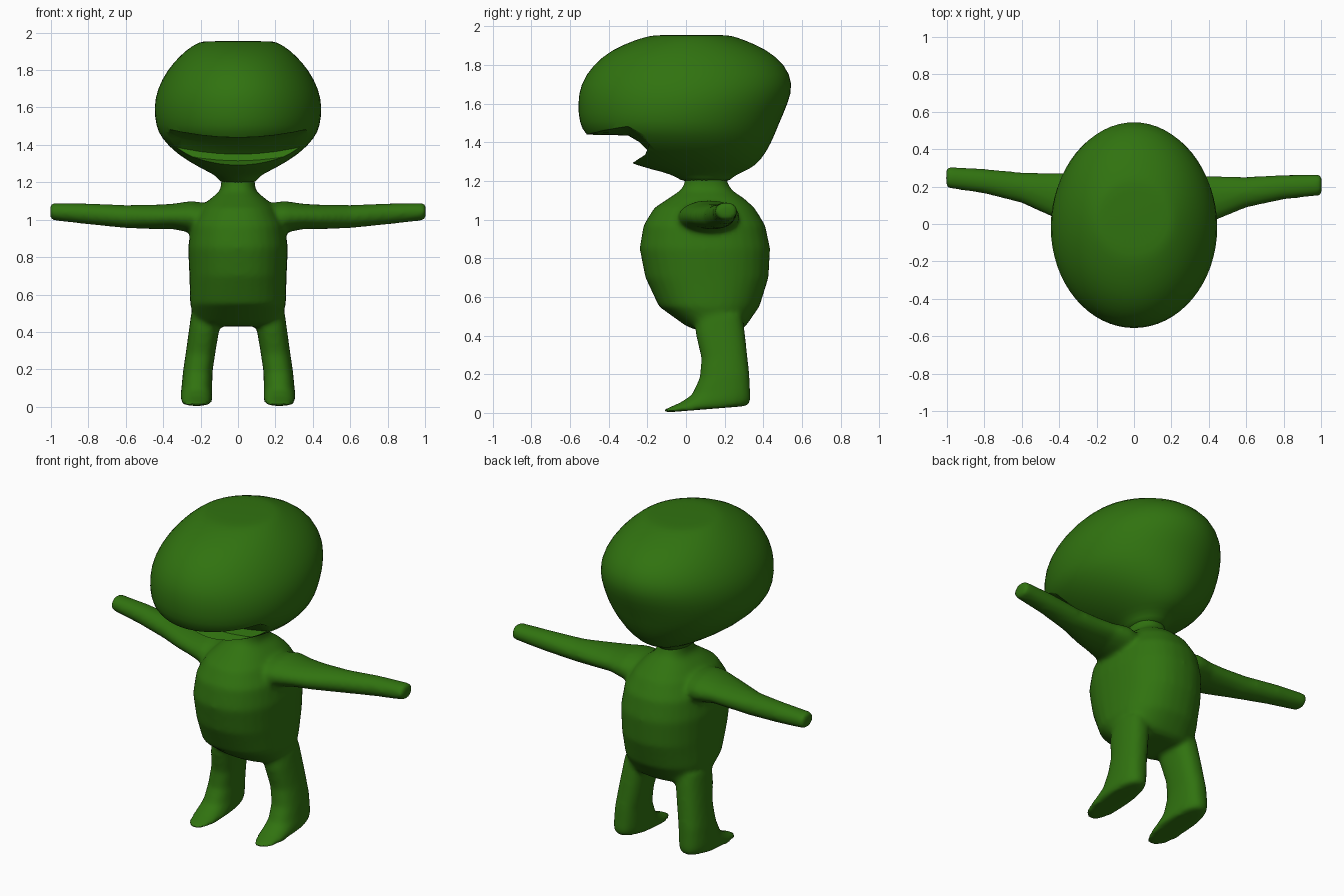
import bpy, bmesh
from math import cos, sin, pi, copysign

if "Cube" in bpy.data.objects:
    bpy.data.objects.remove(bpy.data.objects["Cube"])

green = bpy.data.materials.new("leaf green")
green.use_nodes = True
colour = (0.03, 0.17, 0.005, 1)
green.diffuse_color = colour
green.node_tree.nodes["Principled BSDF"].inputs["Base Color"].default_value = colour


def bridge(bm, rings):
    """Skin a series of vertex rings and close both ends."""
    n = len(rings[0])
    for a, b in zip(rings, rings[1:]):
        for i in range(n):
            j = (i + 1) % n
            bm.faces.new((a[i], a[j], b[j], b[i]))
    bm.faces.new(rings[0])
    bm.faces.new(rings[-1])


def loft(bm, rows, axis="z", power=2.0, side=1, tilt=0, skew=0, segs=32):
    """Each row: station, centre, half width, low edge, high edge."""
    rings = []
    for t, c, r, lo, hi in rows:
        mid, half, ring = (lo + hi) / 2, (hi - lo) / 2, []
        for k in range(segs):
            a = 2 * pi * k / segs
            u = copysign(abs(cos(a)) ** (2 / power), cos(a)) * r + c
            v = copysign(abs(sin(a)) ** (2 / power), sin(a)) * half
            if axis == "z":
                co = (side * u, mid + v, t + tilt * v)
            else:
                co = (side * t, u + skew * t, mid + v)
            ring.append(bm.verts.new(co))
        rings.append(ring)
    bridge(bm, rings)


def make(name, bm):
    bmesh.ops.recalc_face_normals(bm, faces=bm.faces)
    mesh = bpy.data.meshes.new(name)
    bm.to_mesh(mesh)
    bm.free()
    mesh.materials.append(green)
    ob = bpy.data.objects.new(name, mesh)
    bpy.context.collection.objects.link(ob)
    return ob


def activate(ob):
    bpy.ops.object.select_all(action="DESELECT")
    ob.select_set(True)
    bpy.context.view_layer.objects.active = ob


# Body: torso, arms and legs melted into one skin
torso = [
    (0.43, 0, 0.15, 0.05, 0.28), (0.45, 0, 0.23, 0.00, 0.31),
    (0.55, 0, 0.256, -0.14, 0.38), (0.70, 0, 0.26, -0.21, 0.427),
    (0.85, 0, 0.267, -0.24, 0.435), (0.97, 0, 0.25, -0.22, 0.41),
    (1.06, 0, 0.20, -0.165, 0.355), (1.11, 0, 0.15, -0.09, 0.30),
    (1.15, 0, 0.10, -0.03, 0.24), (1.18, 0, 0.09, -0.01, 0.22),
    (1.24, 0, 0.09, 0.00, 0.20)]
arm = [
    (0.10, 0.10, 0.15, 0.90, 1.08), (0.25, 0.12, 0.16, 0.93, 1.10),
    (0.35, 0.125, 0.135, 0.95, 1.085), (0.45, 0.14, 0.115, 0.95, 1.08),
    (0.60, 0.17, 0.082, 0.955, 1.078), (0.80, 0.197, 0.066, 0.975, 1.087),
    (1.004, 0.21, 0.057, 0.998, 1.09)]
leg = [
    (0.018, 0.222, 0.075, -0.12, 0.31), (0.032, 0.222, 0.085, -0.12, 0.332),
    (0.068, 0.222, 0.085, -0.03, 0.335), (0.105, 0.22, 0.082, 0.03, 0.332),
    (0.19, 0.215, 0.079, 0.07, 0.328), (0.29, 0.20, 0.079, 0.08, 0.317),
    (0.42, 0.18, 0.081, 0.05, 0.303), (0.50, 0.17, 0.08, 0.05, 0.29)]
bm = bmesh.new()
loft(bm, torso, power=2.3)
for side in (1, -1):
    loft(bm, arm, axis="x", side=side, skew=0.04 if side < 0 else 0)
    loft(bm, leg, power=2.4, side=side, tilt=0.08)
body = make("body", bm)
melt = body.modifiers.new("melt", "REMESH")
melt.mode = "VOXEL"
melt.voxel_size = 0.014
melt.use_smooth_shade = True
soften = body.modifiers.new("soften", "SMOOTH")
soften.factor = 0.5
soften.iterations = 8

# Head: egg shape with a flat crown and a tapering jaw
head_rows = [
    (1.19, 0, 0.09, -0.01, 0.22), (1.22, 0, 0.105, -0.05, 0.24),
    (1.245, 0, 0.135, -0.11, 0.29), (1.275, 0, 0.20, -0.25, 0.36),
    (1.35, 0, 0.33, -0.42, 0.42), (1.44, 0, 0.415, -0.525, 0.462),
    (1.50, 0, 0.44, -0.555, 0.485), (1.60, 0, 0.453, -0.563, 0.53),
    (1.70, 0, 0.434, -0.55, 0.559), (1.80, 0, 0.38, -0.485, 0.517),
    (1.88, 0, 0.31, -0.385, 0.42), (1.93, 0, 0.245, -0.26, 0.30),
    (1.95, 0, 0.205, -0.19, 0.24), (1.955, 0, 0.17, -0.14, 0.20)]
bm = bmesh.new()
loft(bm, head_rows)
head = make("head", bm)
head.modifiers.new("round", "SUBSURF").levels = 1

# Mouth: a smiling wedge carved out under the snout
wedge = [(-0.8, 1.445), (-0.30, 1.435), (-0.24, 1.40), (-0.19, 1.35),
         (-0.21, 1.315), (-0.29, 1.287), (-0.8, 1.285)]
bm = bmesh.new()
stations = [i / 10 - 0.6 for i in range(13)]
bridge(bm, [[bm.verts.new((x, y, z + 0.35 * x * x)) for y, z in wedge]
            for x in stations])
cutter = make("mouth_cutter", bm)
cutter.hide_render = True
carve = head.modifiers.new("carve", "BOOLEAN")
carve.operation = "DIFFERENCE"
carve.solver = "EXACT"
carve.object = cutter
activate(head)
for modifier in ("round", "carve"):
    bpy.ops.object.modifier_apply(modifier=modifier)
bpy.data.objects.remove(cutter)
bpy.ops.object.shade_smooth_by_angle(angle=0.7)

activate(body)
for modifier in ("melt", "soften"):
    bpy.ops.object.modifier_apply(modifier=modifier)
bpy.ops.object.shade_smooth_by_angle(angle=0.9)
